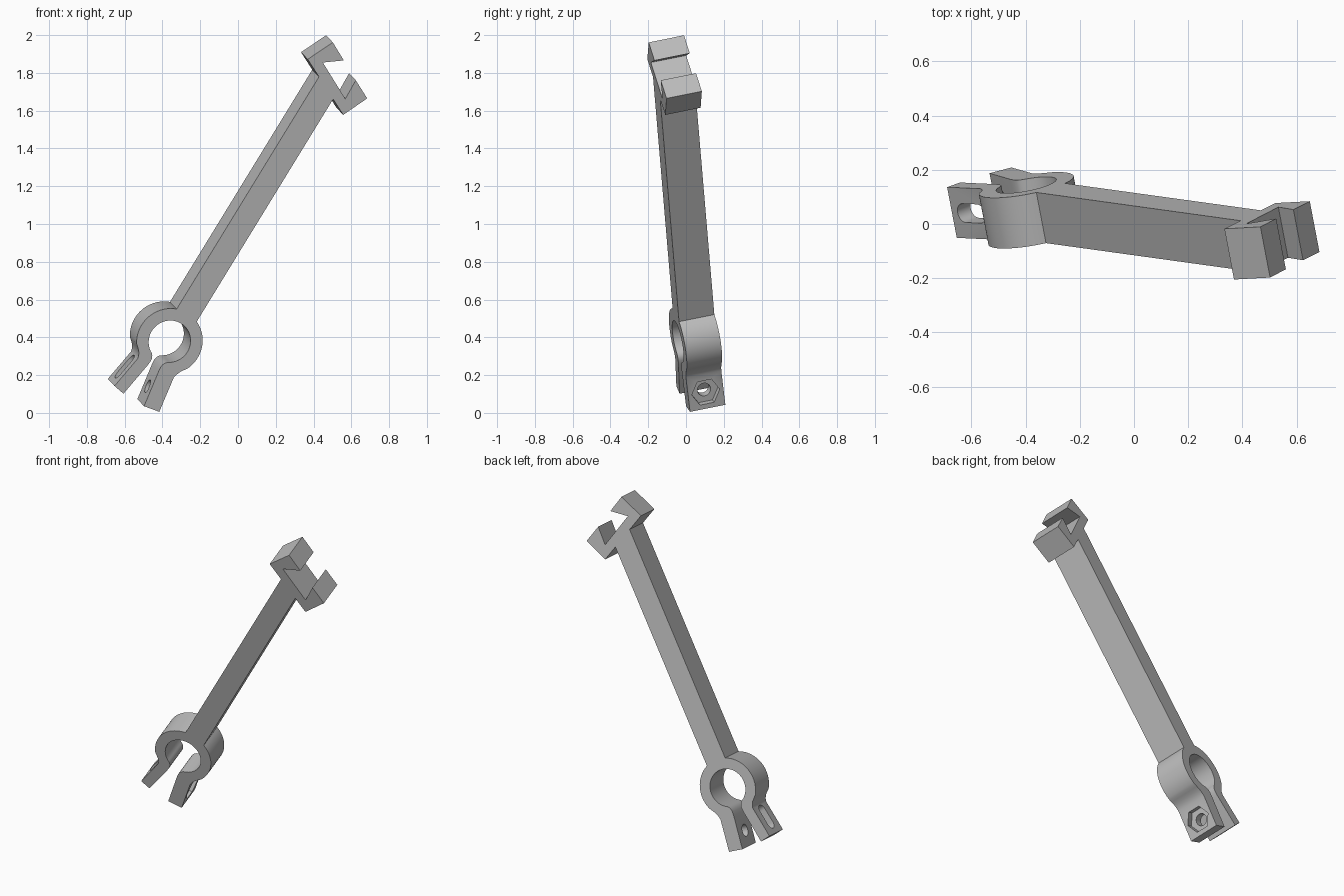
import bpy, bmesh
from math import sin, cos, pi, radians
from mathutils import Matrix, Vector

cube = bpy.data.objects.get("Cube")
if cube:
    bpy.data.objects.remove(cube)

DEPTH = 0.194      # thickness of the whole part
RING_R, BORE_R = 0.178, 0.113

grey = bpy.data.materials.new("plain grey")
grey.use_nodes = True
colour = (0.5, 0.5, 0.5, 1)
grey.diffuse_color = colour
grey.node_tree.nodes["Principled BSDF"].inputs["Base Color"].default_value = colour


def arc(radius, start, end, steps, centre=(0, 0)):
    angles = [radians(start + (end - start) * i / steps) for i in range(steps + 1)]
    return [(centre[0] + radius * cos(t), centre[1] + radius * sin(t)) for t in angles]


def prism(name, outline, depth, matrix=Matrix()):
    """Extrude a flat outline along its local z and place it with a matrix."""
    bm = bmesh.new()
    face = bm.faces.new([bm.verts.new((x, y, 0)) for x, y in outline])
    new = bmesh.ops.extrude_face_region(bm, geom=[face])["geom"]
    bmesh.ops.translate(bm, vec=(0, 0, depth),
                        verts=[g for g in new if isinstance(g, bmesh.types.BMVert)])
    bmesh.ops.recalc_face_normals(bm, faces=bm.faces)
    bm.transform(matrix)
    mesh = bpy.data.meshes.new(name)
    bm.to_mesh(mesh)
    bm.free()
    mesh.materials.append(grey)
    obj = bpy.data.objects.new(name, mesh)
    bpy.context.collection.objects.link(obj)
    return obj


def jaw_frame(side, x, y):
    """Frame on a jaw: local z points out of the jaw, local x along the thickness."""
    out = Vector((side * cos(radians(9.5)), sin(radians(9.5)), 0))
    across = Vector((0, 0, 1))
    along = out.cross(across)
    m = Matrix((across, along, out)).transposed().to_4x4()
    m.translation = (x, y, -DEPTH / 2)
    return m


# Outline: split clamp ring with two splayed jaws, long arm, slanted dovetail head
inner_root = [(0.050, -0.101), (0.040, -0.112), (0.034, -0.125), (0.032, -0.140), (0.034, -0.165)]
outline = arc(RING_R, 66.9, -25, 20)
outline += [(0.150, -0.091), (0.138, -0.109), (0.129, -0.129), (0.123, -0.155)]
outline += [(0.153, -0.350), (0.066, -0.365)]
outline += inner_root[:0:-1]
outline += arc(BORE_R, -63.7, 243.7, 56)
outline += [(-x, y) for x, y in inner_root[1:]]
outline += [(-0.066, -0.363), (-0.130, -0.352)]
outline += [(-0.100, -0.165), (-0.104, -0.148), (-0.114, -0.130), (-0.130, -0.114)]
outline += arc(RING_R, 213.8, 109.7, 22)
outline += [(-0.060, 1.613), (-0.163, 1.663), (-0.094, 1.808), (0.009, 1.755), (-0.083, 1.689),
            (0.126, 1.583), (0.122, 1.696), (0.227, 1.644), (0.162, 1.504), (0.070, 1.549)]
bracket = prism("clamp_arm", outline, -DEPTH)

# Cutters: bolt hole and hexagonal nut pocket in one jaw, long slot in the other
hole_r, slot_half = 0.036, 0.042
stadium = (arc(hole_r, 0, 180, 14, (0, slot_half)) + arc(hole_r, 180, 360, 14, (0, -slot_half)))
cutters = [
    prism("bolt_hole_cutter", arc(hole_r, 0, 352.5, 47), 0.20, jaw_frame(1, 0.0, -0.280)),
    prism("nut_pocket_cutter", arc(0.077, 0, 300, 5), 0.10, jaw_frame(1, 0.101, -0.264)),
    prism("slot_cutter", stadium, 0.16, jaw_frame(-1, -0.010, -0.260)),
]
bpy.context.view_layer.objects.active = bracket
for cutter in cutters:
    cutter.hide_render = True
    mod = bracket.modifiers.new(cutter.name, "BOOLEAN")
    mod.operation, mod.solver, mod.object = "DIFFERENCE", "EXACT", cutter
    bpy.ops.object.modifier_apply(modifier=mod.name)
for cutter in cutters:
    bpy.data.objects.remove(cutter)

# Smooth the round surfaces, keep corners sharp
bpy.ops.object.select_all(action="DESELECT")
bracket.select_set(True)
bpy.ops.object.shade_smooth_by_angle(angle=radians(30))

# Lean the part into place
up = Vector((0.521, -0.072, 0.850)).normalized()
back = Vector((-0.18, 0.963, 0.20))
back = (back - up * back.dot(up)).normalized()
side = back.cross(up)
pose = Matrix((side, up, -back)).transposed().to_4x4()
pose.translation = (-0.362, -0.043, 0.378)
bracket.data.transform(pose)
